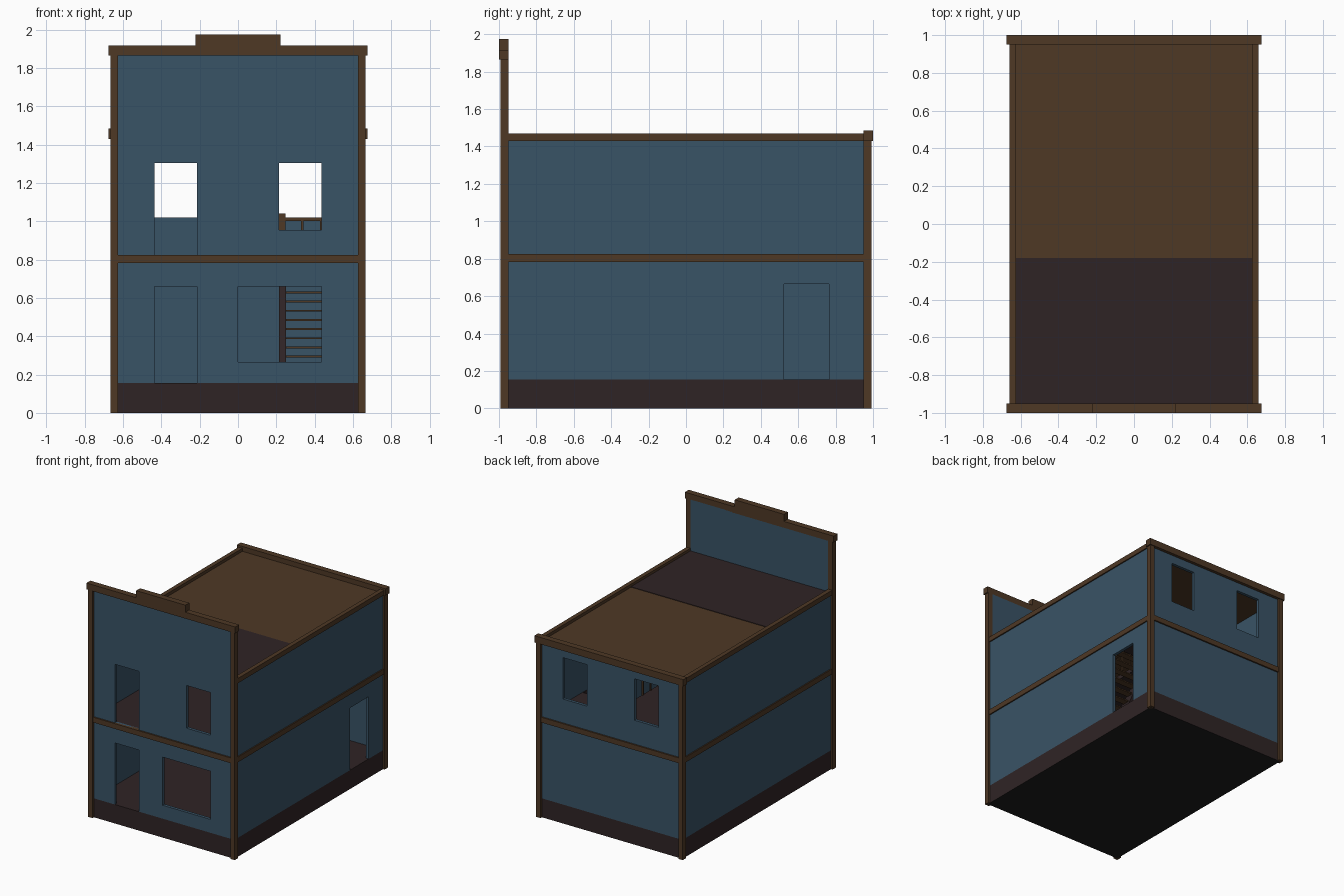
import bpy, bmesh
from mathutils import Vector

cube = bpy.data.objects.get("Cube")
if cube:
    bpy.data.objects.remove(cube, do_unlink=True)


def srgb(r, g, b):
    return tuple(((c / 255 + 0.055) / 1.055) ** 2.4 for c in (r, g, b)) + (1.0,)


def material(name, colour):
    m = bpy.data.materials.new(name)
    m.use_nodes = True
    m.diffuse_color = colour
    m.node_tree.nodes["Principled BSDF"].inputs["Base Color"].default_value = colour
    return m


BLUE = material("blue wall", srgb(57, 83, 102))
BROWN = material("brown timber", srgb(78, 56, 37))
DARK = material("dark boards", srgb(47, 36, 37))
BLACK = material("black underside", srgb(30, 30, 30))


def finish(name, bm, mats):
    bmesh.ops.recalc_face_normals(bm, faces=bm.faces)
    me = bpy.data.meshes.new(name)
    bm.to_mesh(me)
    bm.free()
    for m in mats:
        me.materials.append(m)
    ob = bpy.data.objects.new(name, me)
    bpy.context.collection.objects.link(ob)
    return ob


def box(name, x, y, z, mat):
    """Box from (min, max) ranges."""
    bm = bmesh.new()
    bmesh.ops.create_cube(bm, size=1)
    for v in bm.verts:
        v.co = [r[0] if c < 0 else r[1] for c, r in zip(v.co, (x, y, z))]
    return finish(name, bm, [mat])


def panel(name, origin, u, v, n, size_u, size_v, holes, thick, mat):
    """Slab with rectangular openings; n points along its thickness."""
    us = sorted({*size_u, *(c for h in holes for c in h[0])})
    vs = sorted({*size_v, *(c for h in holes for c in h[1])})
    o, u, v, n = map(Vector, (origin, u, v, n))
    bm = bmesh.new()
    for a, b in zip(us, us[1:]):
        for c, d in zip(vs, vs[1:]):
            mu, mv = (a + b) / 2, (c + d) / 2
            if any(h[0][0] < mu < h[0][1] and h[1][0] < mv < h[1][1] for h in holes):
                continue
            bm.faces.new([bm.verts.new(o + u * p + v * q)
                          for p, q in ((a, c), (b, c), (b, d), (a, d))])
    bmesh.ops.remove_doubles(bm, verts=bm.verts, dist=1e-4)
    ext = bmesh.ops.extrude_face_region(bm, geom=bm.faces[:], use_keep_orig=True)
    for e in ext["geom"]:
        if isinstance(e, bmesh.types.BMVert):
            e.co += n * thick
    return finish(name, bm, [mat])


# Main dimensions
WX, WY, T = 0.65, 0.975, 0.025      # outer wall faces and wall thickness
BASE, MID, EAVE, TOP = 0.155, 0.825, 1.43, 1.87
X, Y, Z = (1, 0, 0), (0, 1, 0), (0, 0, 1)
NX, NY = (-1, 0, 0), (0, -1, 0)
left_bay, right_bay = (-0.435, -0.215), (0.215, 0.435)
span_x, span_y = (-WX + T, WX - T), (-WY, WY)

# Foundation with a black underside
base = box("foundation", (-WX, WX), (-WY, WY), (0, BASE), DARK)
base.data.materials.append(BLACK)
for p in base.data.polygons:
    p.material_index = int(p.normal.z < -0.5)

# Walls
panel("front_wall", (0, -WY, 0), X, Z, Y, span_x, (BASE, TOP),
      [(left_bay, (BASE, 0.66)), ((0, 0.435), (0.265, 0.66)),
       (left_bay, (MID, 1.305)), (right_bay, (0.955, 1.305))], T, BLUE)
panel("back_wall", (0, WY, 0), X, Z, NY, span_x, (BASE, EAVE + 0.01),
      [(left_bay, (1.02, 1.36)), (right_bay, (1.02, 1.36))], T, BLUE)
panel("left_wall", (WX, 0, 0), Y, Z, NX, span_y, (BASE, EAVE + 0.01),
      [((0.525, 0.765), (BASE, 0.665))], T, BLUE)
panel("right_wall", (-WX, 0, 0), Y, Z, X, span_y, (BASE, EAVE + 0.01), [], T, BLUE)

# Corner posts and side beams
for side, s in (("left", 1), ("right", -1)):
    px = sorted((s * 0.625, s * 0.665))
    box(f"front_{side}_post", px, (-0.993, -0.95), (0, TOP), BROWN)
    box(f"back_{side}_post", px, (0.95, 0.993), (0, EAVE + 0.01), BROWN)
    bx = sorted((s * 0.625, s * 0.66))
    box(f"{side}_eave_beam", bx, (-0.95, 0.95), (EAVE, 1.47), BROWN)
    box(f"{side}_middle_beam", sorted((s * 0.63, s * 0.66)), (-0.95, 0.95), (0.782, MID), BROWN)
for end, s in (("front", -1), ("back", 1)):
    box(f"{end}_middle_beam", (-0.625, 0.625), sorted((s * 0.955, s * 0.987)), (0.782, MID), BROWN)

# Cornices
box("front_cornice", (-0.675, 0.675), (-1, -0.95), (1.865, 1.917), BROWN)
box("front_cornice_crest", (-0.223, 0.223), (-1, -0.95), (1.9, 1.975), BROWN)
box("back_cornice", (-0.675, 0.675), (0.95, 1), (EAVE, 1.485), BROWN)

# Roof, with darker boards on the front part
box("roof", (-0.63, 0.63), (-0.955, 0.955), (1.425, 1.445), BROWN)
box("roof_front_boards", (-0.625, 0.625), (-0.95, -0.18), (1.445, 1.449), DARK)

# Upper floor with stairwell
well_x, well_y = (0.235, 0.62), (-0.15, 0.45)
panel("upper_floor", (0, 0, MID - 0.002), X, Y, (0, 0, -1), (-0.625, 0.625), (-0.95, 0.95),
      [(well_x, well_y)], 0.035, DARK)

# Open staircase climbing to the back
STEPS = 13
rise = (MID - BASE) / (STEPS + 1)
run = (well_y[1] - well_y[0]) / STEPS
for i in range(STEPS):
    y, z = well_y[0] + i * run, BASE + (i + 1) * rise
    box("stair_tread", (0.25, 0.62), (y, y + run + 0.01), (z - 0.01, z), BROWN)
for name, x in (("inner_stringer", (0.215, 0.25)), ("outer_stringer", (0.6, 0.624))):
    bm = bmesh.new()
    foot, head = well_y[0] - 0.01, well_y[1]
    side = [bm.verts.new((x[0], y, z)) for y, z in
            ((foot, BASE), (foot + 0.06, BASE), (head, MID - 0.08), (head, MID), (foot, BASE + 0.06))]
    face = bm.faces.new(side)
    ext = bmesh.ops.extrude_face_region(bm, geom=[face], use_keep_orig=True)
    for e in ext["geom"]:
        if isinstance(e, bmesh.types.BMVert):
            e.co.x = x[1]
    finish(name, bm, [DARK])

# Stairwell railing
fy = well_y[0] - 0.02
box("front_rail", (0.215, 0.62), (fy - 0.012, fy + 0.012), (1.0, 1.02), BROWN)
box("side_rail", (0.22, 0.245), (fy, well_y[1]), (1.0, 1.02), BROWN)
for y in (fy, well_y[1]):
    box("newel_post", (0.215, 0.248), (y - 0.016, y + 0.016), (MID - 0.01, 1.04), BROWN)
for i in range(1, 4):
    x = 0.235 + i * 0.1
    box("front_baluster", (x - 0.006, x + 0.006), (fy - 0.006, fy + 0.006), (MID - 0.01, 1.005), BROWN)
for i in range(1, 6):
    y = fy + i * 0.1
    box("side_baluster", (0.226, 0.238), (y - 0.006, y + 0.006), (MID - 0.01, 1.005), BROWN)
